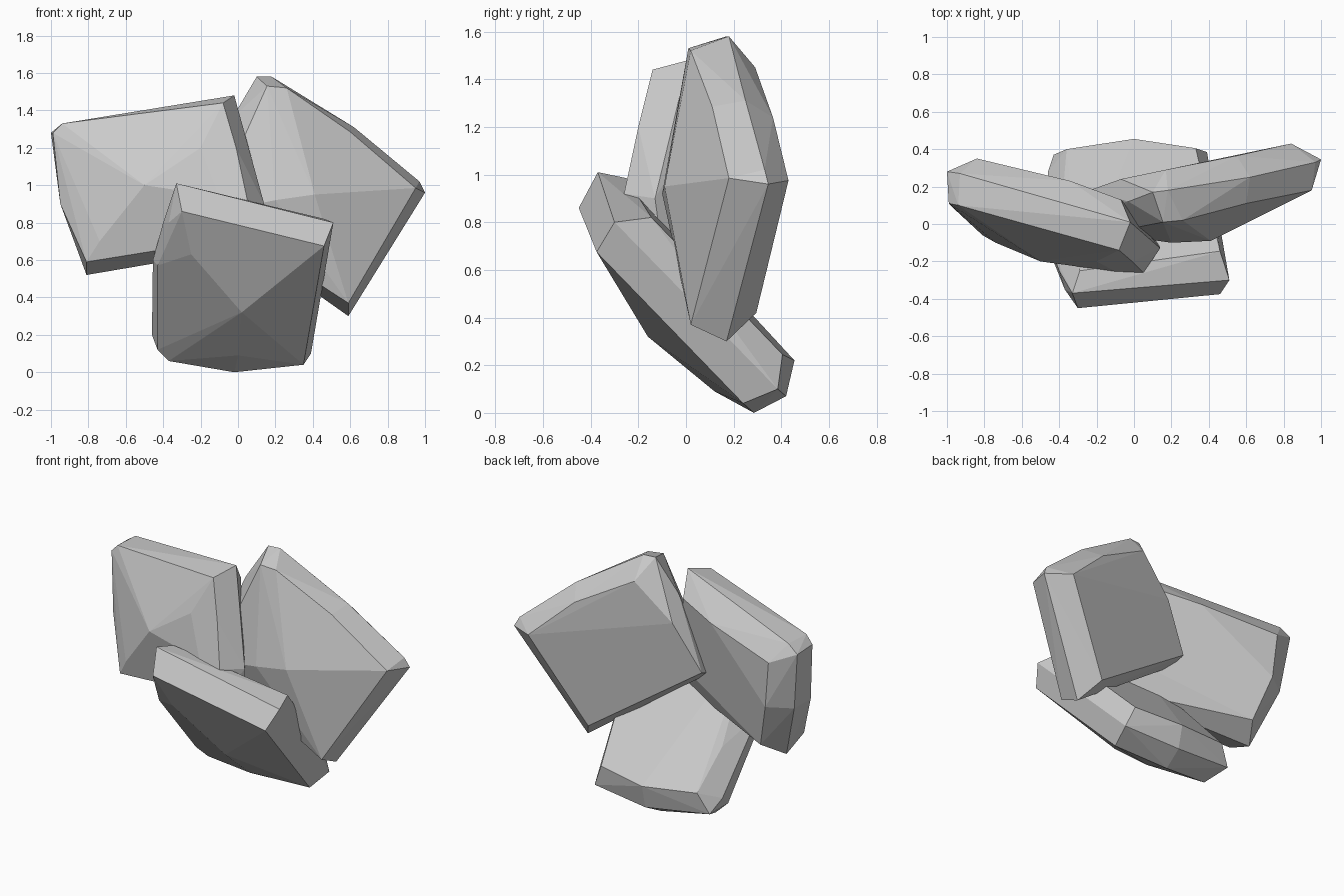
import bpy, bmesh
from math import radians


def slab(name, *loops):
    """Faceted stone slab: hull around its bulge, front rim, rear rim and back."""
    bm = bmesh.new()
    for loop in loops:
        for p in loop:
            bm.verts.new(p)
    res = bmesh.ops.convex_hull(bm, input=bm.verts[:])
    junk = {g for g in res["geom_interior"] + res["geom_unused"]
            if isinstance(g, bmesh.types.BMVert)}
    bmesh.ops.delete(bm, geom=list(junk), context='VERTS')
    bmesh.ops.dissolve_limit(bm, angle_limit=radians(4),
                             verts=bm.verts[:], edges=bm.edges[:])
    bmesh.ops.recalc_face_normals(bm, faces=bm.faces[:])
    me = bpy.data.meshes.new(name)
    bm.to_mesh(me)
    bm.free()
    ob = bpy.data.objects.new(name, me)
    bpy.context.collection.objects.link(ob)
    return ob


# Left stone, leaning back, turned to the left
slab("left_stone",
     # front bulge
     [(-.50, -.20, 1.0), (-.10, -.255, .94), (-.74, -.10, .70), (-.20, -.20, 1.20)],
     # front rim
     [(-.94, .10, 1.33), (-.50, .02, 1.39), (-.08, -.14, 1.44), (-.01, -.20, 1.20),
      (.05, -.26, .92), (.06, -.24, .73), (-.81, -.06, .59), (-.95, .07, .90),
      (-.99, .11, 1.28)],
     # rear rim
     [(-.93, .27, 1.33), (-.02, .01, 1.48), (.05, -.06, 1.20), (.14, -.13, .90),
      (.13, -.10, .68), (-.81, .12, .52), (-.95, .24, .90), (-1, .28, 1.28)],
     # back face
     [(-.84, .35, 1.21), (-.34, .23, 1.29), (-.07, .13, 1.34), (.02, .03, .85),
      (-.72, .26, .61), (-.81, .34, .91)])

# Right stone, taller and standing on a corner
slab("right_stone",
     [(.41, -.09, .95), (.27, -.03, 1.26), (.20, -.10, .92)],
     [(.155, .01, 1.53), (.26, .02, 1.52), (.60, .11, 1.285), (.95, .18, .985),
      (.76, .09, .66), (.59, .02, .37), (-.15, -.05, .85)],
     [(.10, .17, 1.58), (.18, .18, 1.58), (.62, .25, 1.31), (.97, .33, 1.02),
      (1, .345, .96), (.79, .25, .64), (.59, .17, .30), (-.23, .08, .88),
      (-.03, .12, 1.36)],
     [(.17, .29, 1.45), (.55, .365, 1.24), (.84, .43, .975), (.50, .295, .42),
      (-.24, .18, .92), (-.07, .24, 1.22)])

# Front stone, tilted forward at the base
slab("front_stone",
     [(.02, -.16, .32), (-.25, -.32, .63), (0, .12, .09)],
     [(-.30, -.45, .86), (.46, -.375, .675), (.35, .24, .04), (-.02, .285, 0),
      (-.37, .22, .06), (-.43, .18, .12), (-.43, -.20, .57), (-.37, -.35, .80)],
     [(-.33, -.37, 1.01), (.51, -.30, .80), (.39, .385, .10), (0, .42, .07),
      (-.43, .37, .12), (-.46, .28, .20), (-.455, -.10, .60), (-.40, -.25, .80)],
     [(0, .455, .22), (.33, .405, .245), (-.36, .40, .25), (.46, -.145, .82),
      (-.29, -.25, .985), (-.38, .17, .47)])
